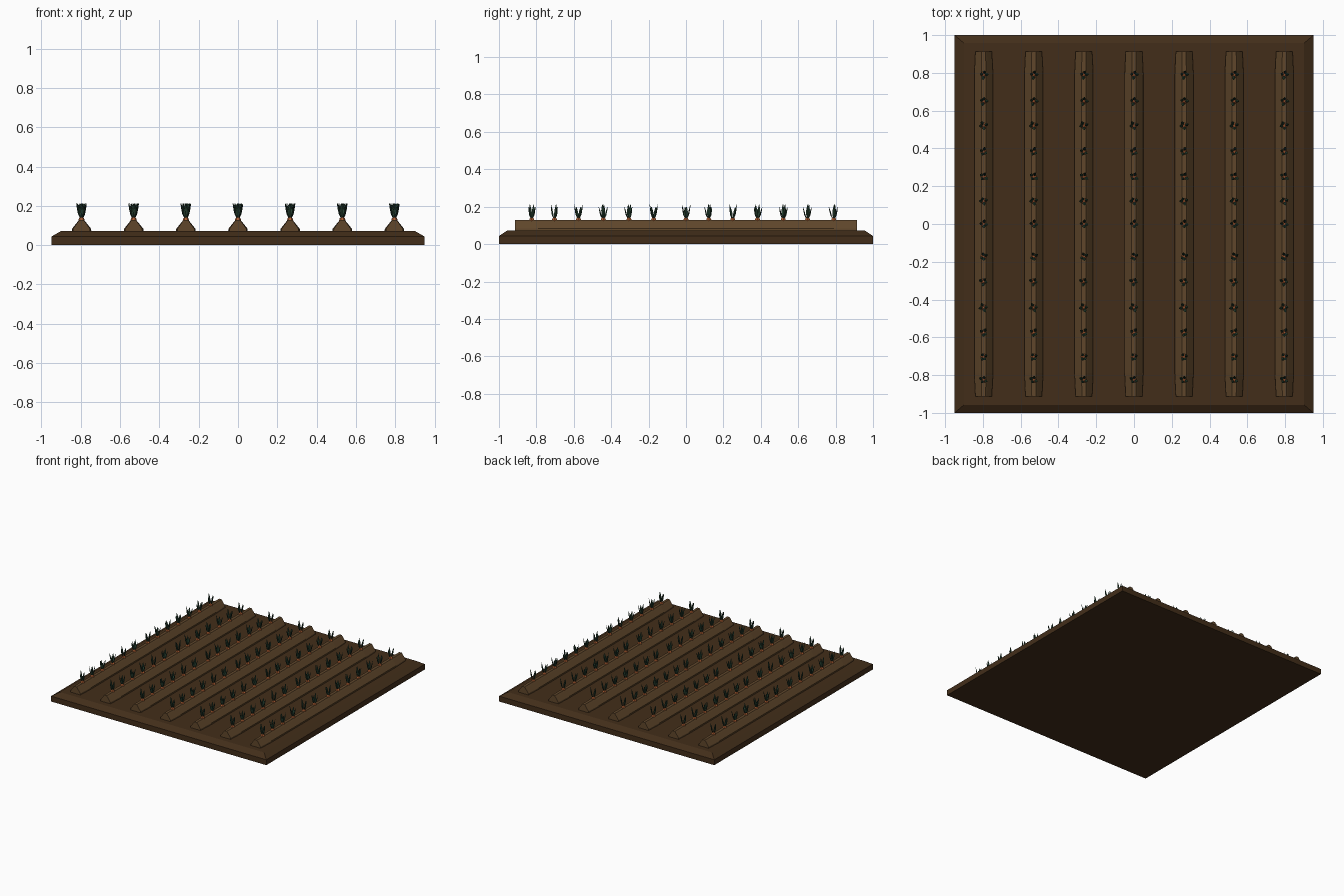
import bpy, bmesh, math, random
from mathutils import Matrix, Vector

if "Cube" in bpy.data.objects:
    bpy.data.objects.remove(bpy.data.objects["Cube"])

random.seed(4)


def material(name, rgb):
    m = bpy.data.materials.new(name)
    m.diffuse_color = (*rgb, 1)
    m.use_nodes = True
    m.node_tree.nodes["Principled BSDF"].inputs["Base Color"].default_value = m.diffuse_color
    return m


SOIL = material("soil", (0.055, 0.027, 0.010))
RIDGE = material("ridge_soil", (0.115, 0.062, 0.024))
LEAF = material("leaf_green", (0.022, 0.058, 0.034))
ROOT = material("root_orange", (0.45, 0.12, 0.035))


def finish(bm, name, mat):
    bmesh.ops.recalc_face_normals(bm, faces=bm.faces)
    me = bpy.data.meshes.new(name)
    bm.to_mesh(me)
    bm.free()
    me.materials.append(mat)
    ob = bpy.data.objects.new(name, me)
    bpy.context.collection.objects.link(ob)
    return ob


def loft(bm, rings):
    """Skin a closed solid through rings of equal point count."""
    vs = [[bm.verts.new(p) for p in r] for r in rings]
    n = len(vs[0])
    for a, b in zip(vs, vs[1:]):
        for i in range(n):
            j = (i + 1) % n
            bm.faces.new((a[i], a[j], b[j], b[i]))
    bm.faces.new(vs[0])
    bm.faces.new(vs[-1])


def rect(hx, hy, z):
    return [(-hx, -hy, z), (hx, -hy, z), (hx, hy, z), (-hx, hy, z)]


# Soil bed with a sloped upper rim
bm = bmesh.new()
loft(bm, [rect(0.95, 1.0, 0), rect(0.95, 1.0, 0.043), rect(0.90, 0.957, 0.072)])
finish(bm, "soil_bed", SOIL)

# Planting ridge: one profile swept along y, slightly narrower at the ends
half = [(0.05, 0.066), (0.049, 0.083), (0.021, 0.118), (0.012, 0.128)]
profile = half + [(-x, z) for x, z in reversed(half)]
bm = bmesh.new()
loft(bm, [[(x * s, y, z) for x, z in profile]
          for y, s in ((-0.914, 0.88), (-0.79, 1), (0.79, 1), (0.914, 0.88))])
ridge_mesh = finish(bm, "ridge_1", RIDGE)


def leaf(bm, place, lean, height):
    """Curved blade with a diamond cross-section and a narrow tip."""
    rings = []
    for out, z, w in ((0.004, 0.0, 0.003), (0.013, 0.025, 0.008),
                      (0.018, 0.050, 0.0075), (0.024, 0.078, 0.0015)):
        o, z, t = out * lean, z * height, w * 0.45
        rings.append([place @ Vector(p) for p in
                      ((o, -w, z), (o + t, 0, z), (o, w, z), (o - t, 0, z))])
    loft(bm, rings)


# One row of carrots: leaves and root crowns
rows_y = [0.79, 0.65, 0.52, 0.382, 0.25, 0.122, 0,
          -0.173, -0.305, -0.442, -0.575, -0.703, -0.825]
leaves, roots = bmesh.new(), bmesh.new()
for y in rows_y:
    turn = random.uniform(0, math.tau)
    base = Matrix.Translation((0, y, 0.133))
    for k in range(4):
        ang = turn + k * math.tau / 4 + random.uniform(-0.3, 0.3)
        leaf(leaves, base @ Matrix.Rotation(ang, 4, 'Z'),
             random.uniform(0.8, 1.15), 1.0 if k % 2 else 0.85)
    loft(roots, [[(r * math.cos(a), y + r * math.sin(a), z)
                  for a in [i * math.tau / 6 for i in range(6)]]
                 for r, z in ((0.010, 0.09), (0.016, 0.127), (0.013, 0.137), (0.006, 0.143))])
leaf_row = finish(leaves, "carrot_leaves_1", LEAF)
root_row = finish(roots, "carrot_roots_1", ROOT)

# Repeat the planted ridge across the bed
for ob in (ridge_mesh, leaf_row, root_row):
    ob.location.x = -0.796
    for i in range(1, 7):
        c = ob.copy()
        c.name = ob.name[:-1] + str(i + 1)
        c.location.x = -0.796 + i * 0.2653
        bpy.context.collection.objects.link(c)
